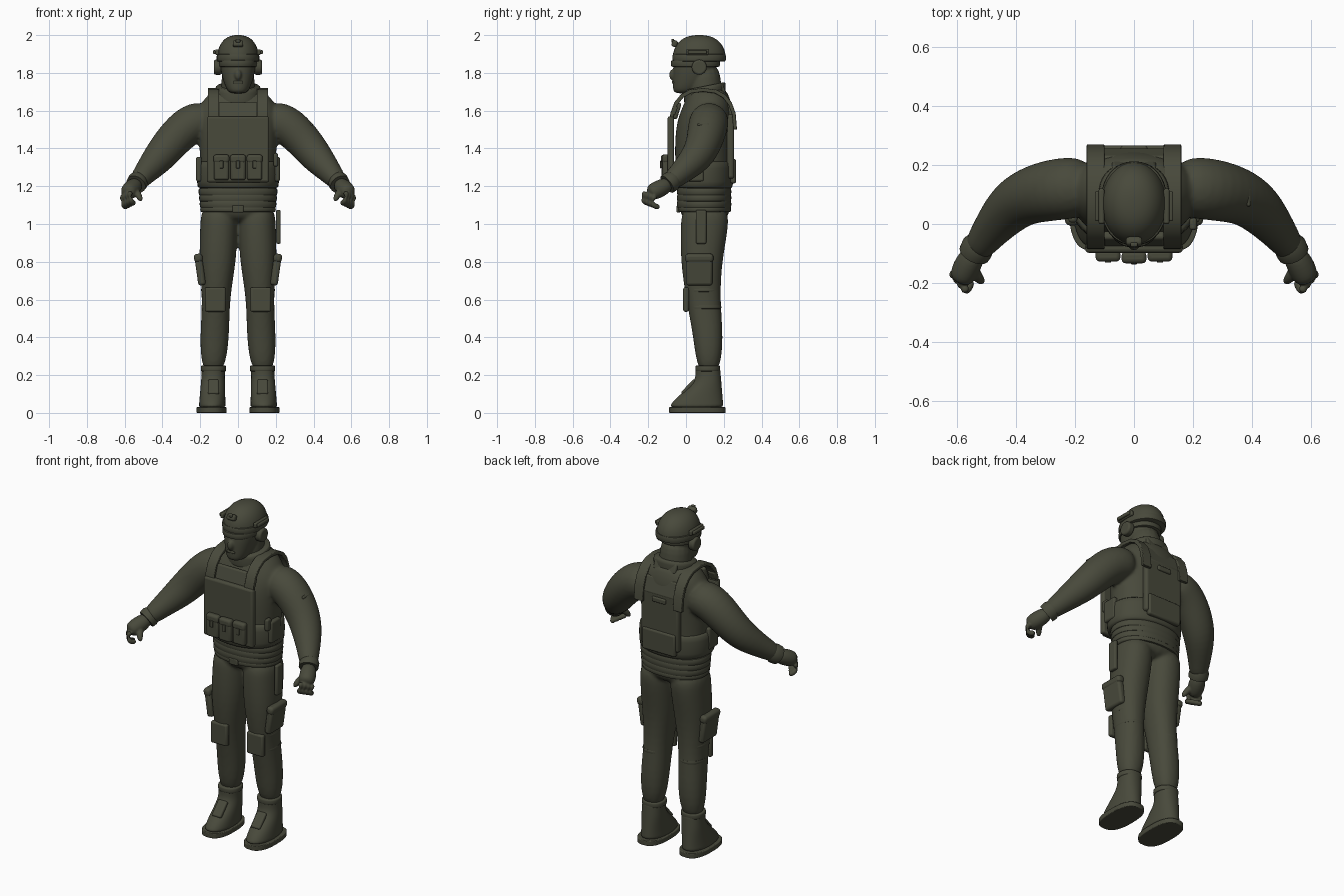
import bpy, bmesh, math
from mathutils import Vector, Matrix, Euler

cube = bpy.data.objects.get("Cube")
if cube:
    bpy.data.objects.remove(cube, do_unlink=True)

olive = bpy.data.materials.new("dark_olive")
olive.use_nodes = True
olive.diffuse_color = (.065, .067, .044, 1)
shader = next(node for node in olive.node_tree.nodes if node.type == 'BSDF_PRINCIPLED')
shader.inputs["Base Color"].default_value = olive.diffuse_color
shader.inputs["Roughness"].default_value = .8


def skin(bm, rings):
    """Join rings of vertices and cap both ends."""
    count = len(rings[0])
    for lower, upper in zip(rings, rings[1:]):
        for i in range(count):
            j = (i + 1) % count
            bm.faces.new((lower[i], lower[j], upper[j], upper[i]))
    bm.faces.new(rings[0][::-1])
    bm.faces.new(rings[-1])


def outline(rx, ry, count, power=2):
    """Points round an ellipse, squarer as the power grows."""
    for i in range(count):
        angle = math.tau * i / count
        c, s = math.cos(angle), math.sin(angle)
        yield (rx * math.copysign(abs(c) ** (2 / power), c),
               ry * math.copysign(abs(s) ** (2 / power), s))


def loft(bm, sections, count=24, power=2.2, tilt=0):
    """Level sections: centre x, centre y, z, radius x, radius y."""
    skin(bm, [[bm.verts.new((cx + x, cy + y, z + tilt * y))
               for x, y in outline(rx, ry, count, power)]
              for cx, cy, z, rx, ry in sections])


def tube(bm, points, side=1, count=16):
    """Round sections along a path: x, y, z, radius."""
    path = [Vector((side * x, y, z)) for x, y, z, radius in points]
    rings = []
    for k, point in enumerate(path):
        along = path[min(k + 1, len(path) - 1)] - path[max(k - 1, 0)]
        turn = along.to_track_quat('Z', 'Y')
        radius = points[k][-1]
        rings.append([bm.verts.new(point + turn @ Vector((x, y, 0)))
                      for x, y in outline(radius, radius, count)])
    skin(bm, rings)


def finish(name, bm, subdivide=False, voxel=0, bevel=0):
    bmesh.ops.recalc_face_normals(bm, faces=bm.faces[:])
    mesh = bpy.data.meshes.new(name)
    bm.to_mesh(mesh)
    bm.free()
    mesh.materials.append(olive)
    part = bpy.data.objects.new(name, mesh)
    bpy.context.collection.objects.link(part)
    bpy.ops.object.select_all(action='DESELECT')
    part.select_set(True)
    bpy.context.view_layer.objects.active = part
    bpy.ops.object.shade_smooth_by_angle(angle=math.radians(50))
    if bevel:
        edge = part.modifiers.new("Bevel", 'BEVEL')
        edge.width, edge.segments = bevel, 3
    if subdivide:
        subdivision = part.modifiers.new("Subdivision", 'SUBSURF')
        subdivision.levels = subdivision.render_levels = 2
    if voxel:
        blend = part.modifiers.new("Blend", 'REMESH')
        blend.mode, blend.voxel_size, blend.use_smooth_shade = 'VOXEL', voxel, True
        relax = part.modifiers.new("Relax", 'SMOOTH')
        relax.factor, relax.iterations = .5, 4


def box(name, centre, size, pitch=0, roll=0):
    """Rounded box, leaning about x by pitch and about y by roll."""
    bm = bmesh.new()
    place = Matrix.LocRotScale(Vector(centre), Euler((pitch, roll, 0)), Vector(size))
    bmesh.ops.create_cube(bm, size=1, matrix=place)
    finish(name, bm, bevel=min(size) * .35)


def band(name, centre, rx, ry, height, tilt=0):
    """A strap with rounded edges going all the way round."""
    bm = bmesh.new()
    cx, cy, cz = centre
    sections = []
    for k in range(7):
        angle = math.pi * (k / 6 - .5)
        swell = .93 + .07 * math.cos(angle) ** .5 if 0 < k < 6 else .93
        sections.append((cx, cy, cz + height / 2 * math.sin(angle), rx * swell, ry * swell))
    loft(bm, sections, 40, tilt=tilt)
    finish(name, bm)


# Clothed body: torso, legs and sleeves blended into one skin
body = bmesh.new()
torso = ((1, .1, .17, .12), (1.1, .1, .2, .14), (1.3, .09, .2, .15), (1.5, .09, .21, .15),
         (1.6, .11, .22, .14), (1.68, .12, .17, .11), (1.73, .11, .1, .09))
leg = ((1.1, .1, .1, .12), (1, .1, .1, .13), (.8, .08, .1, .11),
       (.6, .09, .07, .09), (.4, .12, .08, .08), (.2, .12, .06, .06))
arm = ((.13, .13, 1.56, .1), (.25, .12, 1.54, .11), (.35, .1, 1.44, .1),
       (.42, .06, 1.35, .09), (.5, -.04, 1.26, .06), (.54, -.1, 1.21, .05))
loft(body, [(0, cy, z, rx, ry) for z, cy, rx, ry in torso])
for side in (1, -1):
    loft(body, [(side * (.14 - .04 * z), cy, z, rx, ry) for z, cy, rx, ry in leg])
    tube(body, arm, side)
finish("clothed_body", body, subdivide=True, voxel=.01)

# Neck, face and nose
head = bmesh.new()
face = ((1.69, -.01, .04, .05), (1.71, 0, .06, .07), (1.76, .03, .08, .1),
        (1.85, .05, .1, .12), (1.94, .07, .09, .11))
loft(head, [(0, cy, z, rx, ry) for z, cy, rx, ry in face])
tube(head, ((0, .11, 1.6, .1), (0, .1, 1.7, .09), (0, .09, 1.86, .09)))
nose = Matrix.LocRotScale(Vector((0, -.07, 1.79)), None, Vector((.02, .02, .03)))
bmesh.ops.create_uvsphere(head, u_segments=16, v_segments=10, radius=1, matrix=nose)
finish("head", head, subdivide=True, voxel=.006)
box("mouth", (0, -.06, 1.75), (.05, .03, .014))
band("eyewear", (0, .05, 1.85), .1, .13, .035)

# Helmet dome with rim and front mount
helmet = bmesh.new()
dome = []
for k in range(9):
    angle = math.pi * k / 17
    spread = math.cos(angle) ** .8
    dome.append((0, .07, 1.88 + .12 * math.sin(angle), .11 * spread, .14 * spread))
loft(helmet, dome, 32, power=2)
finish("helmet", helmet)
band("helmet_rim", (0, .07, 1.88), .113, .142, .04)
box("helmet_mount", (0, -.06, 1.955), (.055, .03, .035), pitch=-.35)
box("helmet_mount_hook", (0, -.07, 1.97), (.025, .015, .02))
band("collar", (0, .1, 1.69), .12, .11, .08, tilt=.2)
box("collar_back", (0, .19, 1.71), (.15, .03, .06), pitch=.35)

for side, label in ((1, "left_"), (-1, "right_")):
    # Helmet rail and ear cup
    box(label + "helmet_rail", (side * .11, .06, 1.91), (.02, .12, .03))
    box(label + "rail_clip", (side * .125, .06, 1.91), (.015, .1, .02))
    cup = bmesh.new()
    place = Matrix.Translation((side * .107, .07, 1.83)) @ Matrix.Rotation(math.pi / 2, 4, 'Y')
    bmesh.ops.create_cone(cup, cap_ends=True, segments=28, radius1=.04, radius2=.04,
                          depth=.04, matrix=place)
    finish(label + "ear_cup", cup, bevel=.01)

    # Shoulder strap arching over the shoulder
    strap = bmesh.new()
    outer = list(outline(.18, .22, 20, 2.5))[:11]
    inner = list(outline(.16, .2, 20, 2.5))[:11]
    near, far = side * .1, side * .16
    skin(strap, [[strap.verts.new((x, .09 + y, 1.5 + z))
                  for x, (y, z) in ((near, a), (far, a), (far, b), (near, b))]
                 for a, b in zip(outer, inner)])
    finish(label + "shoulder_strap", strap, bevel=.004)

    # Gloved fist: palm, curled fingers and thumb
    fist = bmesh.new()
    tube(fist, ((.53, -.08, 1.22, .04), (.57, -.15, 1.18, .05), (.59, -.2, 1.16, .04)), side)
    forward, down = Vector((.01, -.03, -.01)), Vector((-.01, .01, -.03))
    for finger in range(4):
        base = Vector((.57, -.21, 1.17)).lerp(Vector((.61, -.16, 1.15)), finger / 3)
        curl = [base + forward * math.sin(k * .8) + down * (1 - math.cos(k * .8))
                for k in range(5)]
        tube(fist, [(*joint, .016) for joint in curl], side, 10)
    tube(fist, ((.55, -.14, 1.18, .02), (.53, -.18, 1.16, .02), (.51, -.2, 1.12, .012)), side)
    finish(label + "glove", fist, subdivide=True, voxel=.005)
    cuff = bmesh.new()
    tube(cuff, ((.52, -.07, 1.235, .05), (.53, -.08, 1.225, .056), (.54, -.1, 1.21, .054)),
         side, 24)
    finish(label + "cuff", cuff)

    # Thigh pouch, knee pad and its straps
    box(label + "thigh_pouch", (side * .2, .07, .75), (.04, .14, .15), roll=side * .14)
    box(label + "thigh_pouch_flap", (side * .21, .07, .82), (.045, .15, .045), roll=side * .1)
    box(label + "knee_pad", (side * .12, 0, .6), (.11, .03, .13))
    band(label + "upper_knee_strap", (side * .115, .09, .65), .08, .09, .02)
    band(label + "lower_knee_strap", (side * .12, .1, .56), .074, .087, .02)

    # Boot: the toe draws back to the ankle as it rises
    boot = bmesh.new()
    sections = []
    for k in range(9):
        rise = k / 8
        ease = min(1, rise / .75)
        toe = -.09 + .14 * ease * ease * (3 - 2 * ease)
        heel = .2 - .02 * rise
        sections.append((side * (.137 - .007 * rise), (toe + heel) / 2, .02 + .23 * rise,
                         .072 - .01 * ease, (heel - toe) / 2))
    loft(boot, sections)
    finish(label + "boot", boot, subdivide=True)
    sole = bmesh.new()
    loft(sole, [(side * .14, .06, z, .08, .15) for z in (0, .03)], 40, power=2.6)
    finish(label + "boot_sole", sole, bevel=.004)
    band(label + "boot_cuff", (side * .13, .115, .235), .067, .066, .03)
    box(label + "boot_tongue", (side * .13, .015, .135), (.06, .025, .1), pitch=-.75)

    # Vest side pouch and strap buckle
    box(label + "side_pouch", (side * .207, .05, 1.29), (.03, .09, .13))
    box(label + "strap_buckle", (side * .135, -.06, 1.6), (.05, .02, .05), pitch=-.35)

# Vest: waist wrap, front plate and back panels
band("waist_wrap", (0, .085, 1.26), .218, .165, .14)
box("front_plate", (0, -.08, 1.395), (.33, .035, .35))
box("upper_chest_panel", (0, -.05, 1.6), (.21, .03, .09), pitch=-.3)
box("back_panel", (0, .235, 1.41), (.25, .04, .34))
box("upper_back_panel", (0, .23, 1.6), (.22, .03, .1), pitch=.3)
box("back_pouch", (0, .25, 1.28), (.22, .03, .13))
box("back_handle", (0, .255, 1.53), (.09, .02, .03))
for column in (-1, 0, 1):
    x, y = .088 * column, -.113 + .006 * abs(column)
    box("magazine_pouch", (x, y, 1.295), (.08, .035, .125))
    box("magazine_pouch_flap", (x, y, 1.345), (.084, .04, .045))
    box("pouch_tab", (x, y - .02, 1.315), (.02, .008, .04))

# Jacket hem folds, belt and buckle
for fold in range(3):
    band("jacket_fold", (0, .096, 1.105 + .033 * fold), .203 + .003 * fold, .144, .04)
band("belt", (0, .098, 1.078), .2, .14, .03)
box("belt_buckle", (0, -.04, 1.08), (.06, .02, .04))

# Left hip holster, radio and sleeve patch
box("hip_holster", (.214, .08, .985), (.024, .055, .18))
box("radio", (.2, 0, 1.34), (.025, .04, .07))
box("sleeve_patch", (.373, .09, 1.51), (.016, .06, .06), roll=.72)
